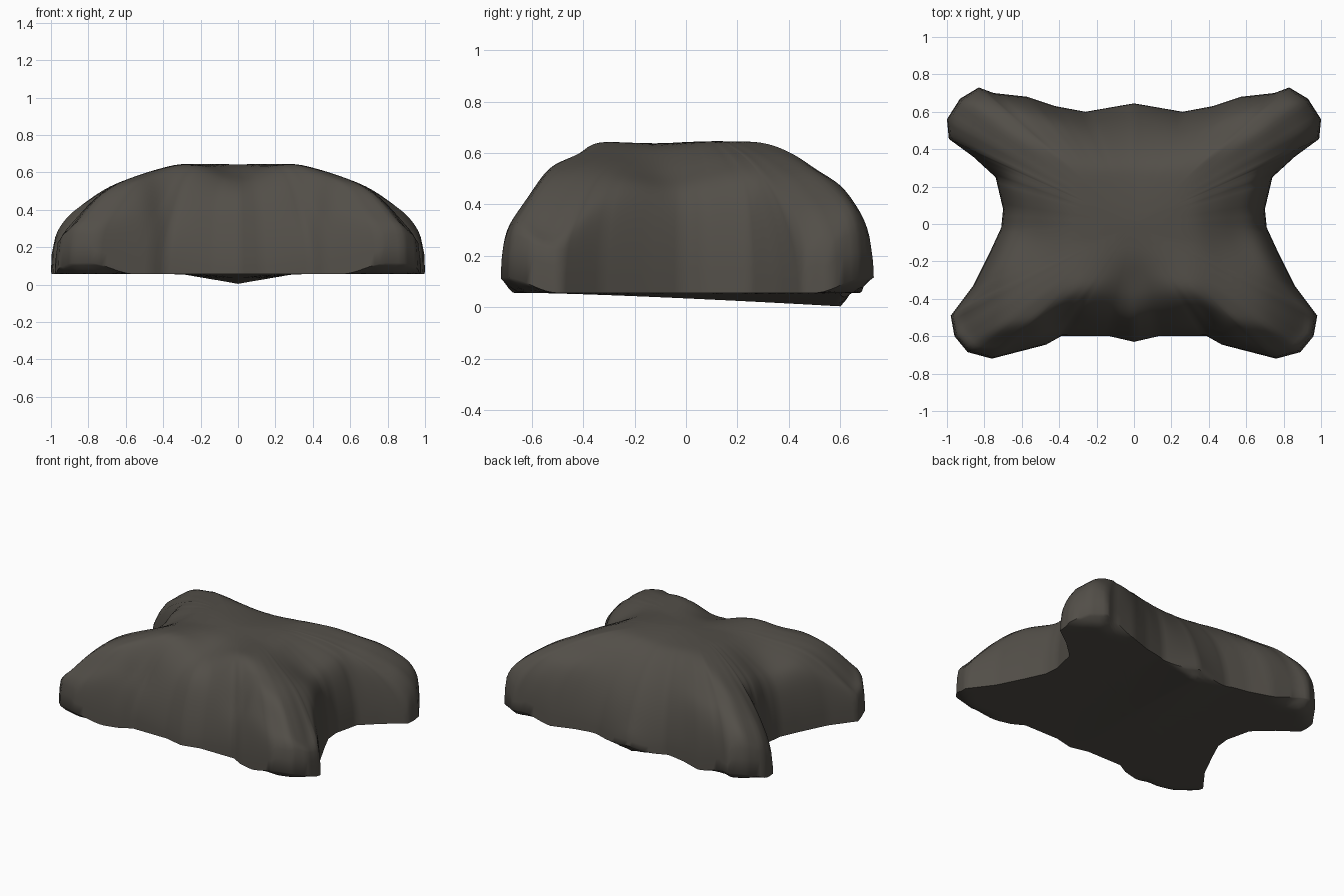
import bpy, bmesh, math
from mathutils import Vector

if "Cube" in bpy.data.objects:
    bpy.data.objects.remove(bpy.data.objects["Cube"])

# Right half of the four-legged outline, front to back (top view)
half = [(0, -.63), (.13, -.60), (.39, -.60), (.47, -.645), (.76, -.72), (.89, -.685),
        (.96, -.6), (.98, -.49), (.86, -.33), (.77, -.15), (.71, -.02), (.70, .08),
        (.74, .25), (.86, .36), (.99, .455), (1.0, .56), (.93, .67), (.83, .73),
        (.75, .70), (.57, .68), (.42, .63), (.26, .60), (0, .645)]
outline = half + [(-x, y) for x, y in half[-2:0:-1]]
corners = [Vector(p) for p in outline]
edges = list(zip(corners, corners[1:] + corners[:1]))

# Height silhouettes as seen from the front and from the side
front_h = [(0, .65), (.32, .66), (.4, .62), (.6, .54), (.7, .5), (.82, .42), (.9, .36), (.97, .27), (1, .16)]
side_h = [(-.72, .29), (-.6, .44), (-.53, .55), (-.46, .6), (-.37, .66), (-.1, .64), (.2, .665),
          (.3, .65), (.4, .6), (.5, .52), (.6, .47), (.68, .37), (.73, .26)]


def lerp_table(t, v):
    if v <= t[0][0]:
        return t[0][1]
    for (a, p), (b, q) in zip(t, t[1:]):
        if v <= b:
            return p + (q - p) * (v - a) / (b - a)
    return t[-1][1]


def edge_distance(p):
    best = 9
    for a, b in edges:
        d = b - a
        t = max(0, min(1, (p - a).dot(d) / d.length_squared))
        best = min(best, (a + d * t - p).length)
    return best


def bump(p, x, y, r):
    return math.exp(-((abs(p.x) - x) ** 2 + (p.y - y) ** 2) / r ** 2)


def ramp(v, lo, hi):
    t = max(0, min(1, (v - lo) / (hi - lo)))
    return t * t * (3 - 2 * t)


def floor_z(p):
    # slight keel under the back
    run = max(0, min(1, (p.y + .6) / 1.2)) ** 1.3 * (1 - ramp(p.y, .6, .645))
    return .056 - .052 * max(0, 1 - abs(p.x) / .3) * run


def rim_z(p):
    # widest line is a little higher at the foot ends, where the underside is rounded
    return floor_z(p) + .06 * ramp(abs(p.y), .5, .7) * ramp(abs(p.x), .55, .8)


def base_z(p):
    t = max(0, 1 - edge_distance(p) / .08)
    return floor_z(p) + (rim_z(p) - floor_z(p)) * t ** 1.6


def top_z(p):
    valley = min(1, bump(p, 0, -.62, .36) + bump(p, 0, .65, .4))
    width = .23 + .18 * valley
    t = min(1, edge_distance(p) / width)
    round_off = (1 - (1 - t) ** (2.1 - .4 * valley)) ** (.52 + .1 * valley)
    h = min(lerp_table(front_h, abs(p.x)), lerp_table(side_h, p.y))
    # dips between the legs, grooves beside the front bulge, tapered feet
    dip = .07 * bump(p, 0, -.36, .15) + .035 * bump(p, 0, .45, .22)
    dip += .08 * bump(p, .36, -.56, .1) + .06 * bump(p, .56, -.05, .18)
    dip += .1 * bump(p, 1.0, -.55, .2) - .05 * bump(p, 0, -.55, .14)
    b = rim_z(p)
    wall = b + (.68 - b) * round_off
    z = (h ** -9 + max(wall, .02) ** -9) ** (-1 / 9) + .03 * t
    return max(b, z - dip * min(1, t * 4))


# Draped body: rings of the outline, shrinking to the centre
rim = []
for a, b in edges:
    n = max(2, round((b - a).length / .03))
    rim += [a.lerp(b, i / n) for i in range(n)]
N, RINGS = len(rim), 32
bm = bmesh.new()


def sheet(height, rings, rim_loop=None):
    loops = [rim_loop] if rim_loop else []
    for k in range(len(loops), rings):
        s = 1 - (k / rings) ** 1.6
        loops.append([bm.verts.new((p.x * s, p.y * s, height(p * s) if k else rim_z(p))) for p in rim])
    centre = bm.verts.new((0, 0, height(Vector((0, 0)))))
    for r0, r1 in zip(loops, loops[1:]):
        for i in range(N):
            j = (i + 1) % N
            bm.faces.new((r0[i], r0[j], r1[j], r1[i]))
    for i in range(N):
        bm.faces.new((loops[-1][i], loops[-1][(i + 1) % N], centre))
    return loops


top_loops = sheet(top_z, RINGS)
sheet(base_z, 16, top_loops[0])
# soften the drape, keeping the rim and underside
soft = [v for loop in top_loops[3:] for v in loop]
for _ in range(5):
    bmesh.ops.smooth_vert(bm, verts=soft, factor=.5, use_axis_x=False, use_axis_y=False, use_axis_z=True)
bmesh.ops.recalc_face_normals(bm, faces=bm.faces)
mesh = bpy.data.meshes.new("draped_body")
bm.to_mesh(mesh)
bm.free()
body = bpy.data.objects.new("draped_body", mesh)
bpy.context.collection.objects.link(body)

# Single dark grey-brown colour
mat = bpy.data.materials.new("dark grey brown")
mat.diffuse_color = (.085, .077, .065, 1)
mat.use_nodes = True
mat.node_tree.nodes["Principled BSDF"].inputs["Base Color"].default_value = mat.diffuse_color
mesh.materials.append(mat)

bpy.context.view_layer.objects.active = body
body.select_set(True)
bpy.ops.object.shade_smooth_by_angle(angle=math.radians(50))
